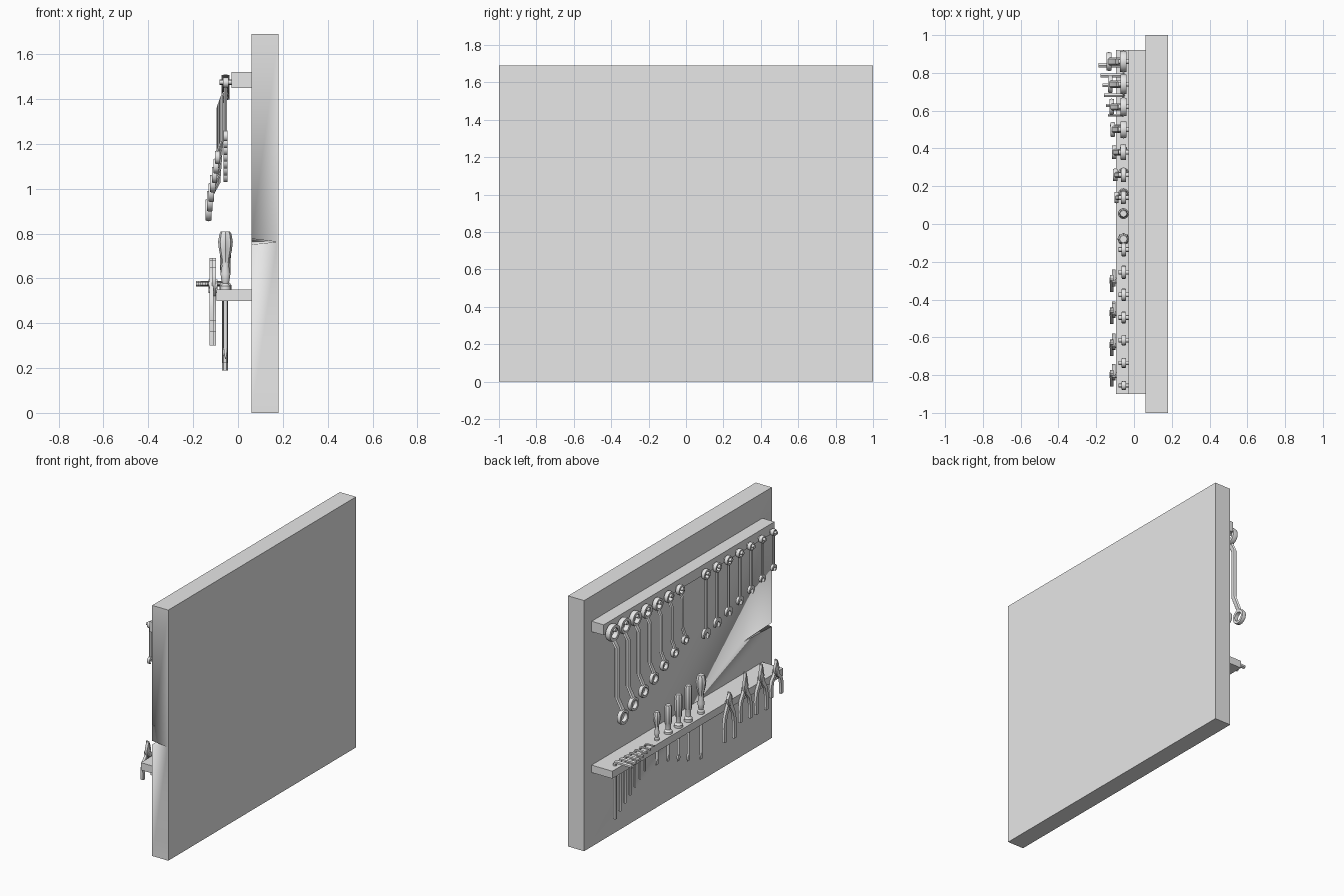
import bpy, bmesh
from math import sin, cos, pi, radians
from mathutils import Vector

if "Cube" in bpy.data.objects:
    bpy.data.objects.remove(bpy.data.objects["Cube"], do_unlink=True)

grey = bpy.data.materials.new("plain_grey")
grey.use_nodes = True
grey.diffuse_color = (0.8, 0.8, 0.8, 1)
grey.node_tree.nodes["Principled BSDF"].inputs["Base Color"].default_value = (0.8, 0.8, 0.8, 1)


def finish(name, bm):
    bmesh.ops.recalc_face_normals(bm, faces=bm.faces)
    mesh = bpy.data.meshes.new(name)
    bm.to_mesh(mesh)
    bm.free()
    mesh.materials.append(grey)
    mesh.shade_smooth()
    mesh.set_sharp_from_angle(angle=radians(35))
    obj = bpy.data.objects.new(name, mesh)
    bpy.context.collection.objects.link(obj)
    return obj


def skin(bm, loops, ring=False):
    """Bridge equal loops of points; cap the ends unless they join up."""
    rows = [[bm.verts.new(p) for p in loop] for loop in loops]
    n = len(rows[0])
    pairs = list(zip(rows, rows[1:])) + ([(rows[-1], rows[0])] if ring else [])
    for a, b in pairs:
        for i in range(n):
            j = (i + 1) % n
            bm.faces.new((a[i], a[j], b[j], b[i]))
    if not ring:
        bm.faces.new(rows[0])
        bm.faces.new(rows[-1])


def circle_x(x, y, z, r, n):
    return [(x, y + r * cos(2 * pi * i / n), z + r * sin(2 * pi * i / n)) for i in range(n)]


def circle_z(x, y, z, r, n, flute=0):
    return [(x + r * (1 - flute * (i % 2)) * cos(2 * pi * i / n),
             y + r * (1 - flute * (i % 2)) * sin(2 * pi * i / n), z) for i in range(n)]


def box(name, lo, hi):
    bm = bmesh.new()
    skin(bm, [[(lo[0], lo[1], z), (hi[0], lo[1], z), (hi[0], hi[1], z), (lo[0], hi[1], z)]
              for z in (lo[2], hi[2])])
    return finish(name, bm)


def ring_end(bm, x, y, z, r, hole, t):
    skin(bm, [circle_x(x - t, y, z, r * 0.93, 24), circle_x(x - t, y, z, hole, 24),
              circle_x(x + t, y, z, hole, 24), circle_x(x + t, y, z, r * 0.93, 24),
              circle_x(x, y, z, r, 24)], ring=True)


def shank(bm, y, path, w, t):
    """Flat bar following (x, z) points."""
    skin(bm, [[(x - t, y - w * .6, z), (x - t, y + w * .6, z), (x, y + w, z),
               (x + t, y + w * .6, z), (x + t, y - w * .6, z), (x, y - w, z)] for x, z in path])


def ribbon(bm, x, t, path):
    """Plate lying in the yz plane, following (y, z, half width) points."""
    skin(bm, [[(x - t, y - w, z), (x - t, y + w, z), (x + t, y + w, z), (x + t, y - w, z)]
              for y, z, w in path])


def open_end(bm, x, y, z, r, t):
    gap, tilt = 0.55, radians(-75)
    arc = [gap + (2 * pi - 2 * gap) * i / 18 for i in range(19)]
    pts = [(r * cos(a), r * sin(a)) for a in arc]
    s = r * sin(gap)
    pts += [(0, -s), (-0.3 * r, 0), (0, s)]
    outline = [(y + u * cos(tilt) - v * sin(tilt), z + u * sin(tilt) + v * cos(tilt)) for u, v in pts]
    skin(bm, [[(x + d, *p) for p in outline] for d in (-t, t)])


# Wall board with a thin crack on one edge
board = box("wall_board", (0.06, -1, 0), (0.18, 1, 1.69))
tip_a, tip_b = Vector((0.175, -1, 0.763)), Vector((0.06, -0.67, 0.765))
mid = (tip_a + tip_b) / 2
mouth = [mid + (Vector((0.06, -1, z)) - mid) * 1.3 for z in (0.751, 0.777)]
bm = bmesh.new()
corners = [bm.verts.new(p) for p in (mid + (tip_a - mid) * 1.02, mid + (tip_b - mid) * 1.02, *mouth)]
for i in range(4):
    bm.faces.new(corners[:i] + corners[i + 1:])
cutter = finish("crack_cutter", bm)
cutter.hide_render = True
cutter.hide_viewport = True
cut = board.modifiers.new("crack", "BOOLEAN")
cut.operation = "DIFFERENCE"
cut.solver = "EXACT"
cut.object = cutter

# Rail and shelf
box("upper_rail", (-0.03, -0.9, 1.45), (0.06, 0.92, 1.52))
box("lower_shelf", (-0.095, -0.9, 0.5), (0.06, 0.92, 0.55))


def peg(y, r):
    bm = bmesh.new()
    skin(bm, [circle_x(x, y, 1.475, r, 12) for x in (-0.025, -0.082)])
    finish("peg", bm)


# Offset ring wrenches, large to small
for i in range(7):
    f = i / 6
    y, r = 0.86 - 0.12 * i, 0.058 - 0.023 * f
    hole = r * 0.6
    top, low = 1.487 - hole, 0.905 + 0.235 * f
    mid_x, low_x = -0.088 + 0.016 * f, -0.132 + 0.04 * f
    bm = bmesh.new()
    ring_end(bm, -0.056, y, top, r, hole, 0.017 - 0.004 * f)
    ring_end(bm, low_x, y, low, r * 0.87, hole * 0.87, 0.013 - 0.002 * f)
    shank(bm, y, [(-0.058, top - r * 0.8), (mid_x, top - r * 1.6), (mid_x, low + r * 2.1),
                  (low_x, low + r * 0.7)], 0.021 - 0.007 * f, 0.009 - 0.002 * f)
    finish("ring_wrench", bm)
    peg(y, 0.012)

# Combination wrenches, large to small
for i in range(7):
    f = i / 6
    y, r = -0.135 - 0.12 * i, 0.036 - 0.013 * f
    hole = r * 0.6
    top, low = 1.487 - hole, 1.065 + 0.17 * f
    bm = bmesh.new()
    ring_end(bm, -0.055, y, top, r, hole, 0.012)
    open_end(bm, -0.055, y, low, r * 1.05, 0.009)
    shank(bm, y, [(-0.055, top - r * 0.8), (-0.055, low + r * 0.7)], 0.014 - 0.005 * f, 0.007)
    finish("combination_wrench", bm)
    peg(y, hole * 0.7 if hole < 0.017 else 0.012)

# Hex keys standing through the shelf, short arm outwards
for i in range(7):
    f = i / 6
    y, r = 0.84 - 0.053 * i, 0.013 - 0.006 * f
    low, end, z = 0.19 + 0.2 * f, -0.188 + 0.06 * f, 0.576
    path = [(-0.058, low, 0), (-0.058, z - 0.02, 0), (-0.064, z - 0.006, 0.5), (-0.078, z, 1), (end, z, 1)]
    bm = bmesh.new()
    loops = []
    for x, h, turn in path:
        a = turn * pi / 2
        loops.append([(x + r * cos(k * pi / 3) * cos(a), y + r * sin(k * pi / 3),
                       h + r * cos(k * pi / 3) * sin(a)) for k in range(6)])
    skin(bm, loops)
    finish("hex_key", bm)

# Screwdrivers: (y, handle top, blade tip, bulb handle)
for y, top, tip, bulb in [(0.39, 0.74, 0.38, True), (0.27, 0.74, 0.36, False), (0.16, 0.77, 0.32, False),
                          (0.055, 0.79, 0.28, False), (-0.08, 0.81, 0.24, True)]:
    bm = bmesh.new()
    h = top - 0.55
    k = h / 0.26
    if bulb:
        prof = [(0, .022, 0), (.06, .022, 0), (.1, .013, 0), (.15, .018, 0), (.27, .022, 0), (.4, .016, 0),
                (.5, .018, .1), (.68, .029, .14), (.82, .033, .14), (.95, .027, .14), (1, .02, .1)]
    else:
        k = 1
        prof = [(0, .027, 0), (.08, .027, 0), (.14, .016, 0), (.3, .017, 0), (.36, .023, .12),
                (.94, .024, .12), (1, .018, .1)]
    skin(bm, [circle_z(-0.056, y, 0.55 + h * t, r * k, 16, fl) for t, r, fl in prof])
    skin(bm, [circle_z(-0.056, y, z, 0.0095, 12) for z in (0.56, tip + 0.04)])
    skin(bm, [[(-0.056 + sx * a, y + sy * b, z) for sx, sy in ((-1, -1), (1, -1), (1, 1), (-1, 1))]
              for z, a, b in ((tip + 0.045, 0.007, 0.007), (tip + 0.02, 0.005, 0.013), (tip, 0.002, 0.011))])
    finish("screwdriver", bm)

# Pliers against the shelf front: (y, jaw tip, pivot, handle end, jaw width)
for y, tip, pivot, low, jaw in [(-0.3, 0.62, 0.55, 0.3, 0.018), (-0.47, 0.69, 0.575, 0.37, 0.011),
                                (-0.64, 0.68, 0.58, 0.36, 0.012), (-0.8, 0.65, 0.57, 0.41, 0.013)]:
    for s, x in ((1, -0.118), (-1, -0.108)):
        bm = bmesh.new()
        span = pivot - low
        ribbon(bm, x, 0.009, [(y + s * 0.005, tip, 0.004), (y + s * 0.012, (tip + pivot) / 2, jaw),
                              (y + s * 0.008, pivot + 0.015, 0.02), (y - s * 0.006, pivot - 0.02, 0.017),
                              (y - s * 0.036, pivot - span * 0.3, 0.012),
                              (y - s * 0.048, pivot - span * 0.6, 0.012), (y - s * 0.044, low, 0.011)])
        finish("pliers_half", bm)
    bm = bmesh.new()
    skin(bm, [circle_x(x, y, pivot, 0.016, 16) for x in (-0.131, -0.092)])
    finish("pliers_pivot", bm)
